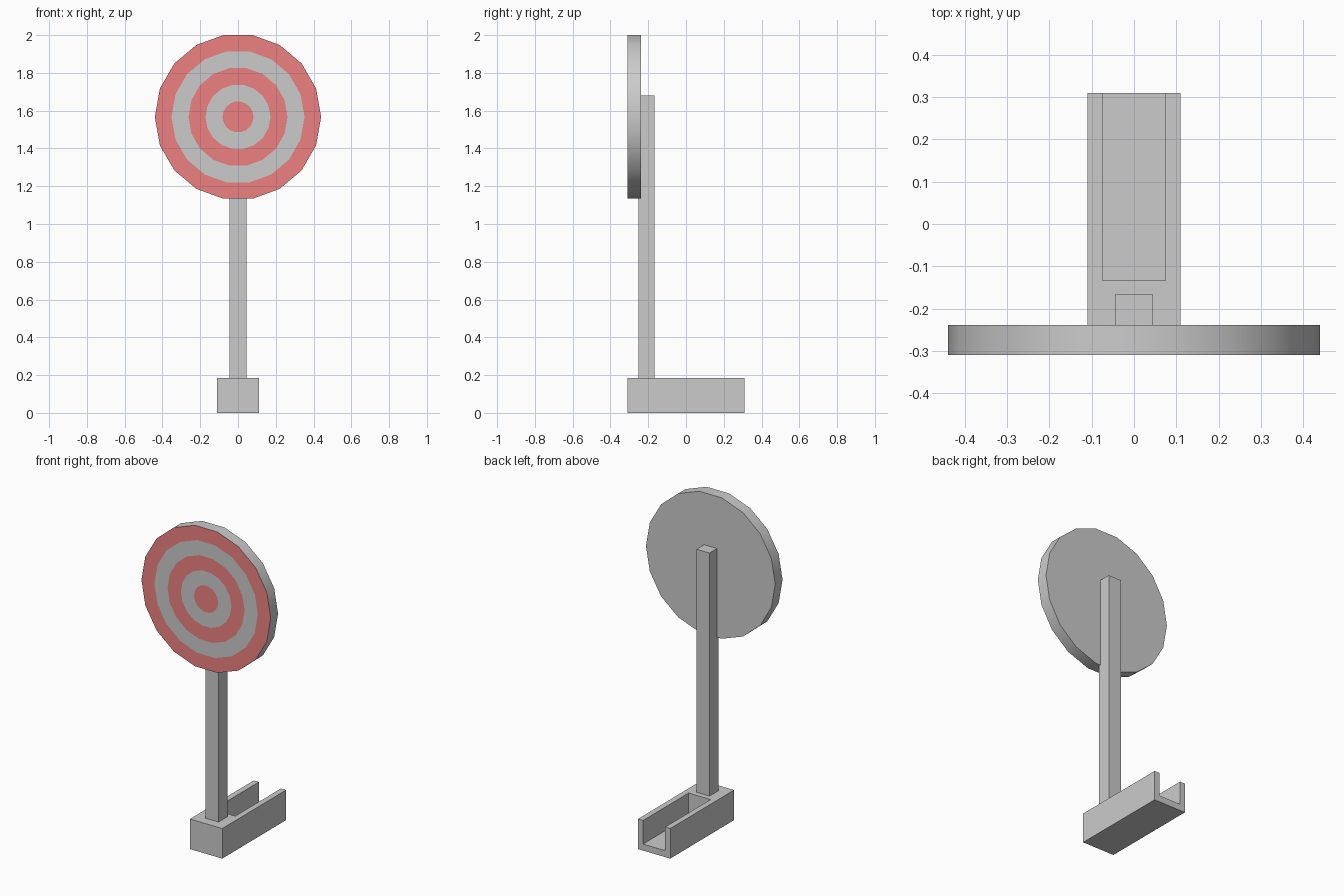
import bpy, bmesh
from math import cos, sin, tau, radians

if "Cube" in bpy.data.objects:
    bpy.data.objects.remove(bpy.data.objects["Cube"])


def material(name, rgb):
    m = bpy.data.materials.new(name)
    m.diffuse_color = (*rgb, 1)
    m.use_nodes = True
    m.node_tree.nodes["Principled BSDF"].inputs["Base Color"].default_value = m.diffuse_color
    return m


def box(name, lo, hi, mat=None):
    bpy.ops.mesh.primitive_cube_add(size=1, location=[(a + b) / 2 for a, b in zip(lo, hi)])
    ob = bpy.context.object
    ob.name = name
    ob.scale = [b - a for a, b in zip(lo, hi)]
    bpy.ops.object.transform_apply(location=False, rotation=False, scale=True)
    if mat:
        ob.data.materials.append(mat)
    return ob


white = material("white", (0.8, 0.8, 0.8))
red = material("red", (0.85, 0.22, 0.22))
grey = material("grey", (0.6, 0.6, 0.6))

# Base block with a channel open at the top and back
base = box("base", (-0.11, -0.31, 0), (0.11, 0.31, 0.185), grey)
cutter = box("channel_cutter", (-0.075, -0.133, 0.04), (0.075, 0.4, 0.3), grey)
cutter.hide_render = True
cut = base.modifiers.new("channel", 'BOOLEAN')
cut.operation = 'DIFFERENCE'
cut.solver = 'EXACT'
cut.object = cutter
bpy.context.view_layer.objects.active = base
bpy.ops.object.modifier_apply(modifier=cut.name)
bpy.data.objects.remove(cutter)

# Upright post, slightly sunk into the back of the target
box("post", (-0.044, -0.252, 0.185), (0.044, -0.166, 1.68), grey)

# Target disc: concentric loops from the bullseye out, then round to the back
SIDES, CENTRE_Z, FRONT, BACK = 18, 1.567, -0.31, -0.239
profile = [(r, FRONT) for r in (0.082, 0.172, 0.262, 0.352, 0.44)] + [(0.44, BACK)]
bm = bmesh.new()
loops = [[bm.verts.new((r * cos(tau * i / SIDES), y, CENTRE_Z + r * sin(tau * i / SIDES)))
          for i in range(SIDES)] for r, y in profile]
bm.faces.new(loops[0]).material_index = 1
bm.faces.new(loops[-1][::-1])
for k, (a, b) in enumerate(zip(loops, loops[1:])):
    for i in range(SIDES):
        j = (i + 1) % SIDES
        face = bm.faces.new((a[i], b[i], b[j], a[j]))
        face.material_index = 1 if k in (1, 3) else 0
bmesh.ops.recalc_face_normals(bm, faces=bm.faces)
mesh = bpy.data.meshes.new("target_disc")
bm.to_mesh(mesh)
bm.free()
mesh.materials.append(white)
mesh.materials.append(red)
disc = bpy.data.objects.new("target_disc", mesh)
bpy.context.collection.objects.link(disc)

# Smooth rim, sharp front and back edges
bpy.ops.object.select_all(action='DESELECT')
disc.select_set(True)
bpy.context.view_layer.objects.active = disc
bpy.ops.object.shade_smooth_by_angle(angle=radians(30))
